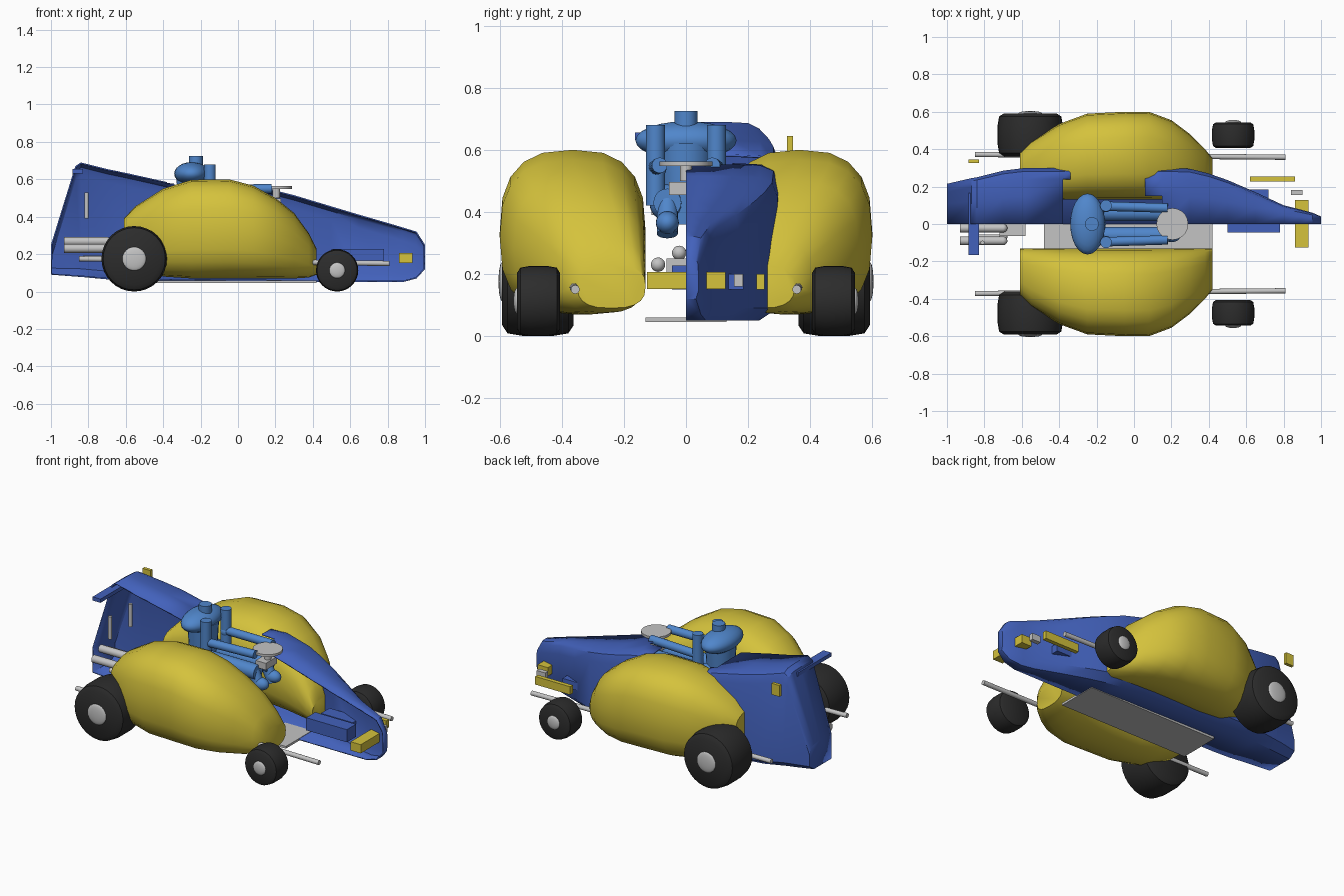
import bpy, bmesh, math
from mathutils import Vector

cube = bpy.data.objects.get("Cube")
if cube:
    bpy.data.objects.remove(cube)


def material(name, rgb):
    m = bpy.data.materials.new(name)
    m.use_nodes = True
    m.diffuse_color = (*rgb, 1)
    m.node_tree.nodes["Principled BSDF"].inputs["Base Color"].default_value = (*rgb, 1)
    return m


BODY = material("body blue", (0.055, 0.12, 0.5))
SUIT = material("driver blue", (0.08, 0.24, 0.6))
YELLOW = material("yellow", (0.66, 0.54, 0.045))
RUBBER = material("tyre black", (0.025, 0.025, 0.025))
METAL = material("light grey", (0.55, 0.55, 0.55))


def finish(name, bm, mat, angle=40):
    bmesh.ops.recalc_face_normals(bm, faces=bm.faces)
    mesh = bpy.data.meshes.new(name)
    bm.to_mesh(mesh)
    bm.free()
    mesh.materials.append(mat)
    obj = bpy.data.objects.new(name, mesh)
    bpy.context.collection.objects.link(obj)
    bpy.ops.object.select_all(action='DESELECT')
    obj.select_set(True)
    bpy.context.view_layer.objects.active = obj
    bpy.ops.object.shade_smooth_by_angle(angle=math.radians(angle))
    return obj


def box(name, mat, x, y, z):
    bm = bmesh.new()
    bmesh.ops.create_cube(bm, size=1)
    for v in bm.verts:
        v.co = [(lo + hi) / 2 + c * (hi - lo) for c, (lo, hi) in zip(v.co, (x, y, z))]
    return finish(name, bm, mat)


def rod(name, mat, a, b, r, r2=None):
    a, b = Vector(a), Vector(b)
    bm = bmesh.new()
    bmesh.ops.create_cone(bm, cap_ends=True, segments=20, radius1=r,
                          radius2=r2 or r, depth=(b - a).length)
    turn = (b - a).to_track_quat('Z', 'Y')
    for v in bm.verts:
        v.co = turn @ v.co + (a + b) / 2
    return finish(name, bm, mat)


def ball(name, mat, centre, radii):
    bm = bmesh.new()
    bmesh.ops.create_uvsphere(bm, u_segments=24, v_segments=12, radius=1)
    for v in bm.verts:
        v.co = [c + p * r for c, p, r in zip(centre, v.co, radii)]
    return finish(name, bm, mat)


def lathe(name, mat, centre, profile, segments=32):
    # profile holds (y offset, radius) pairs about an axis along y
    bm = bmesh.new()
    rings = []
    for dy, r in profile:
        rings.append([bm.verts.new((centre[0] + r * math.cos(t), centre[1] + dy, centre[2] + r * math.sin(t)))
                      for t in (2 * math.pi * i / segments for i in range(segments))])
    for a, b in zip(rings, rings[1:]):
        for i in range(segments):
            j = (i + 1) % segments
            bm.faces.new((a[i], a[j], b[j], b[i]))
    bm.faces.new(rings[0])
    bm.faces.new(rings[-1])
    return finish(name, bm, mat)


# Body shell: one open-sided half, lofted along x (x, half width, bottom, top)
shell = [(-1, .215, .09, .25), (-.87, .245, .08, .67), (-.84, .25, .078, .69),
         (-.7, .285, .065, .655), (-.58, .30, .06, .63), (-.38, .30, .06, .585),
         (-.34, .30, .06, .58), (.06, .30, .055, .557), (.15, .30, .055, .553),
         (.3, .295, .05, .515), (.4, .27, .05, .485), (.5, .235, .05, .455),
         (.65, .17, .05, .41), (.8, .10, .05, .367), (.88, .08, .05, .343),
         (.955, .06, .07, .32), (1, .04, .12, .25)]


def section(w, zb, zt):
    drop = min(.07, .35 * (zt - zb))
    rise = min(.04, .2 * (zt - zb))
    return [(0, zt), (.5 * w, zt), (.8 * w, zt - .004), (.94 * w, zt - .3 * drop), (w, zt - drop),
            (w, zb + rise), (.8 * w, zb), (0, zb)]


bm = bmesh.new()
rows = [[bm.verts.new((x, y, z)) for y, z in section(w, zb, zt)] for x, w, zb, zt in shell]
for a, b in zip(rows, rows[1:]):
    mid = (a[0].co.x + b[0].co.x) / 2
    for k in range(len(a) - 1):
        opening = 3 if -.34 < mid < .06 else 2 if -.38 < mid < -.34 else 1 if .06 < mid < .15 else 0
        if k >= opening:
            bm.faces.new((a[k], a[k + 1], b[k + 1], b[k]))
bm.faces.new(rows[0])
bm.faces.new(rows[-1])
bmesh.ops.delete(bm, geom=[v for v in bm.verts if not v.link_faces], context='VERTS')
body = finish("body_shell", bm, BODY, 35)
mod = body.modifiers.new("thickness", 'SOLIDIFY')
mod.thickness = .008

# Side pods: rounded sections (x, outer y, bottom, top)
pod = [(-.61, .38, .22, .39), (-.55, .44, .14, .455), (-.4, .535, .08, .55), (-.25, .59, .07, .597),
       (-.05, .60, .07, .60), (.08, .60, .07, .567), (.2, .555, .07, .50), (.3, .48, .07, .42),
       (.38, .40, .075, .31), (.42, .35, .09, .23)]
INNER, SIDES = .13, 20


def soft(c):
    return math.copysign(abs(c) ** .75, c)


for side, s in (("right", -1), ("left", 1)):
    bm = bmesh.new()
    rings = []
    for x, out, zb, zt in pod:
        ring = []
        for i in range(SIDES):
            t = 2 * math.pi * i / SIDES
            y = (INNER + out) / 2 + (out - INNER) / 2 * soft(math.cos(t))
            z = (zb + zt) / 2 + (zt - zb) / 2 * soft(math.sin(t))
            ring.append(bm.verts.new((x, s * y, z)))
        rings.append(ring)
    for a, b in zip(rings, rings[1:]):
        for i in range(SIDES):
            j = (i + 1) % SIDES
            bm.faces.new((a[i], a[j], b[j], b[i]))
    bm.faces.new(rings[0])
    bm.faces.new(rings[-1])
    finish(side + "_side_pod", bm, YELLOW)

    # Wheels with domed hubs
    for end, x, y, half, r, hub in (("rear", -.555, .477, .115, .175, .063),
                                    ("front", .53, .475, .069, .113, .042)):
        lathe(f"{side}_{end}_tyre", RUBBER, (x, s * y, r),
              [(-half, r * .8), (-half * .85, r * .95), (-half * .4, r), (half * .4, r),
               (half * .85, r * .95), (half, r * .8)])
        ball(f"{side}_{end}_hub", METAL, (x, s * (y + half), r), (hub, .012, hub))

    rod(side + "_side_rail", METAL, (-.85, s * .372, .175), (.81, s * .357, .15), .014)

    # Driver limbs
    rod(side + "_upper_arm", SUIT, (-.15, s * .098, .42), (-.15, s * .098, .68), .031)
    ball(side + "_elbow", SUIT, (-.15, s * .095, .54), (.032, .032, .032))
    rod(side + "_forearm", SUIT, (-.15, s * .095, .545), (.18, s * .085, .55), .025)
    rod(side + "_thigh", SUIT, (-.2, s * .06, .43), (.18, s * .06, .43), .045)
    ball(side + "_hip", SUIT, (-.2, s * .06, .43), (.06, .058, .06))
    rod(side + "_shin", SUIT, (.15, s * .06, .43), (.2, s * .06, .33), .034)
    ball(side + "_foot", SUIT, (.2, s * .06, .365), (.05, .037, .037))
    rod(side + "_rear_strut", METAL, (-.81, s * .1, .39), (-.81, s * .1, .53), .011)

# Driver torso and head
rod("torso", SUIT, (-.24, 0, .36), (-.24, 0, .62), .075, .09)
ball("shoulders", SUIT, (-.248, 0, .63), (.093, .163, .062))
rod("head", SUIT, (-.225, 0, .66), (-.225, 0, .725), .037)

# Steering
rod("steering_wheel", METAL, (.205, 0, .548), (.205, 0, .563), .085)
rod("steering_column", METAL, (.205, 0, .5), (.205, 0, .55), .02)
box("steering_box", METAL, (.16, .23), (-.055, .055), (.455, .497))

# Floor, pedals and engine
box("floor_plate", METAL, (-.48, .42), (-.13, .13), (.046, .06))
box("pedal_box", BODY, (.5, .78), (-.045, .045), (.15, .228))
box("footrest", BODY, (.5, .72), (.1, .185), (.15, .2))
box("engine_block", METAL, (-.72, -.58), (-.063, .063), (.2, .25))
for n, (y, z) in enumerate(((-.09, .23), (-.022, .268), (-.07, .178), (.05, .23))):
    rod(f"exhaust_{n + 1}", METAL, (-.93 if n != 2 else -.83, y, z), (-.7, y, z), .023 if n != 2 else .014)
    ball(f"exhaust_cap_{n + 1}", METAL, (-.7, y, z), (.023, .023, .023))

# Rear wing and lights
box("rear_wing", BODY, (-.885, -.83), (-.165, .165), (.632, .655))
box("tail_light", YELLOW, (-.885, -.83), (.325, .345), (.575, .645))
box("headlight_bar", YELLOW, (.862, .932), (-.125, .127), (.152, .206))
box("nose_lamp", METAL, (.84, .9), (.155, .183), (.16, .2))
box("side_lamp", YELLOW, (.62, .86), (.227, .253), (.15, .2))
